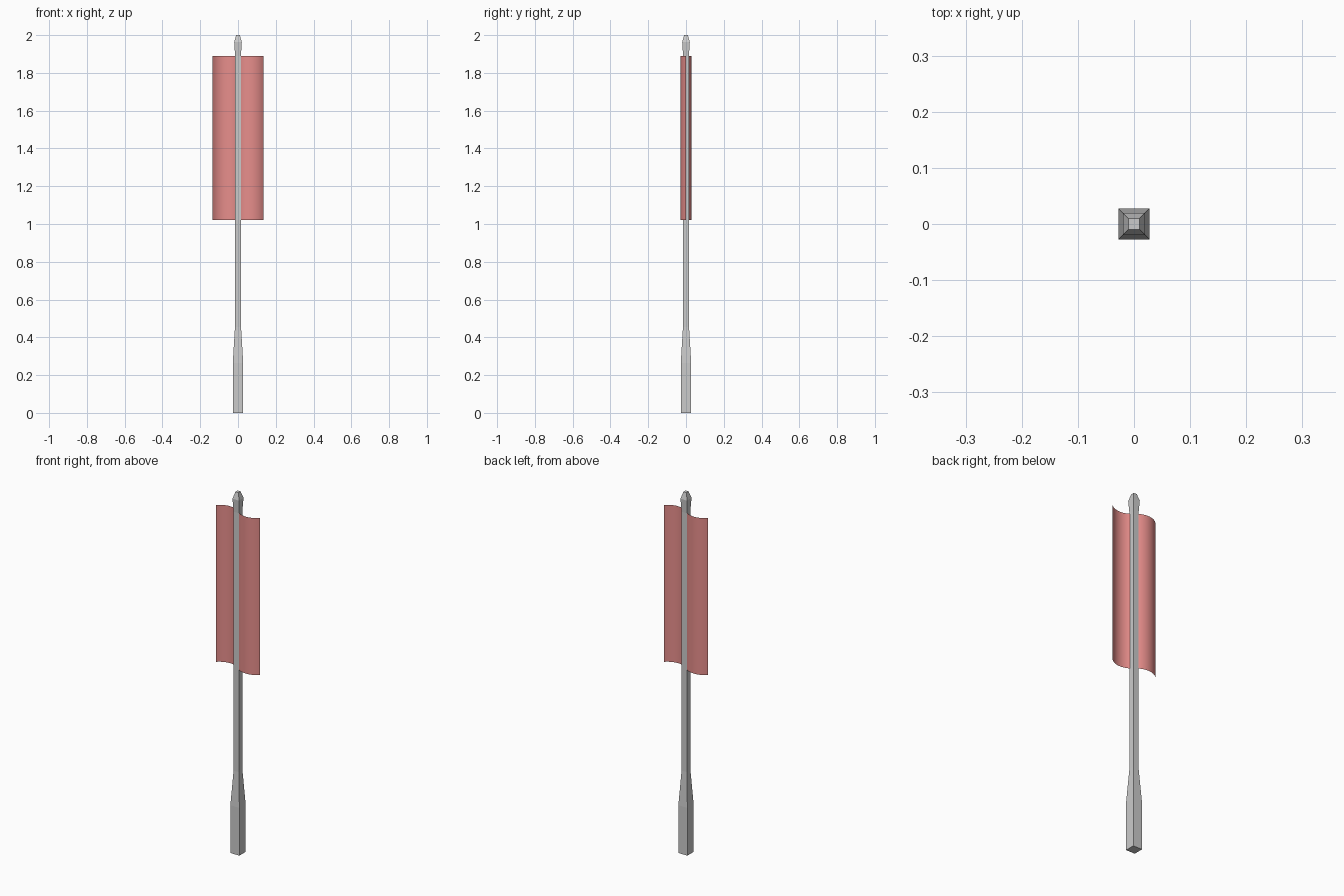
import bpy, bmesh, math

if "Cube" in bpy.data.objects:
    bpy.data.objects.remove(bpy.data.objects["Cube"])


def finish(name, bm):
    mesh = bpy.data.meshes.new(name)
    bm.to_mesh(mesh)
    bm.free()
    obj = bpy.data.objects.new(name, mesh)
    bpy.context.collection.objects.link(obj)
    return obj


# Square post: stacked square sections (height, half width)
sections = [(0, 0.0275), (0.265, 0.0275), (0.455, 0.016), (1.89, 0.0155),
            (1.963, 0.020), (2.0, 0.0095)]
bm = bmesh.new()
rings = [[bm.verts.new((sx * w, sy * w, z))
          for sx, sy in ((-1, -1), (1, -1), (1, 1), (-1, 1))]
         for z, w in sections]
for low, high in zip(rings, rings[1:]):
    for i in range(4):
        j = (i + 1) % 4
        bm.faces.new((low[i], low[j], high[j], high[i]))
bm.faces.new(rings[0][::-1])
bm.faces.new(rings[-1])
finish("post", bm)

# S-shaped sheet: two quarter arcs meeting at the post, swept upward
HALF, STEPS = 0.136, 12
radius = HALF / math.sqrt(2)
right = []
for k in range(STEPS + 1):
    a = math.radians(-135 + 90 * k / STEPS)
    right.append((HALF / 2 + radius * math.cos(a),
                  HALF / 2 + radius * math.sin(a)))
path = [(-x, -y) for x, y in right[:0:-1]] + right

bm = bmesh.new()
lower = [bm.verts.new((x, y, 1.02)) for x, y in path]
upper = [bm.verts.new((x, y, 1.89)) for x, y in path]
for i in range(len(path) - 1):
    face = bm.faces.new((lower[i], lower[i + 1], upper[i + 1], upper[i]))
    face.smooth = True
sheet = finish("curved_sheet", bm)

red = bpy.data.materials.new("soft_red")
red.diffuse_color = (0.8, 0.27, 0.26, 1)
red.use_nodes = True
red.node_tree.nodes["Principled BSDF"].inputs["Base Color"].default_value = red.diffuse_color
sheet.data.materials.append(red)
